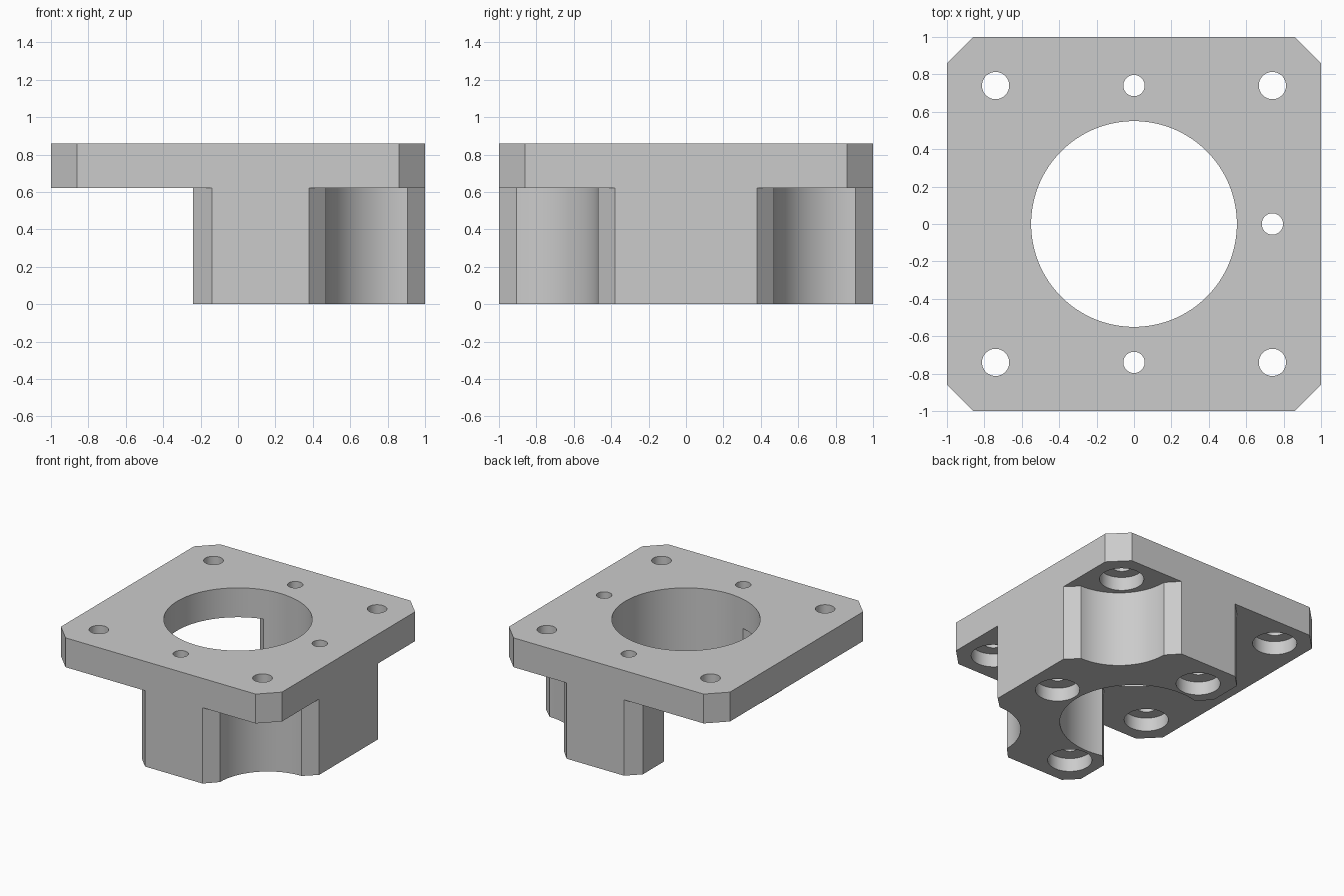
import bpy
import bmesh
import math

if "Cube" in bpy.data.objects:
    bpy.data.objects.remove(bpy.data.objects["Cube"], do_unlink=True)

# Main dimensions
TOP, STEP = 0.86, 0.62      # plate top and plate underside
BORE = 0.55                 # large central hole
PITCH = 0.74                # bolt spacing from the centre
SINK, SINK_DEPTH = 0.164, 0.11


def material(name, value):
    mat = bpy.data.materials.new(name)
    mat.use_nodes = True
    color = (value, value, value, 1)
    mat.diffuse_color = color
    mat.node_tree.nodes["Principled BSDF"].inputs["Base Color"].default_value = color
    return mat


def prism(name, outline, z0, z1):
    """Extrude a closed outline from z0 to z1."""
    bm = bmesh.new()
    face = bm.faces.new([bm.verts.new((x, y, z0)) for x, y in outline])
    ext = bmesh.ops.extrude_face_region(bm, geom=[face])
    verts = [v for v in ext["geom"] if isinstance(v, bmesh.types.BMVert)]
    bmesh.ops.translate(bm, verts=verts, vec=(0, 0, z1 - z0))
    bmesh.ops.recalc_face_normals(bm, faces=bm.faces)
    mesh = bpy.data.meshes.new(name)
    bm.to_mesh(mesh)
    bm.free()
    obj = bpy.data.objects.new(name, mesh)
    bpy.context.collection.objects.link(obj)
    return obj


def arc(cx, cy, r, start, end, count):
    angles = [math.radians(start + (end - start) * i / count) for i in range(count + 1)]
    return [(cx + r * math.cos(a), cy + r * math.sin(a)) for a in angles]


def cylinder(name, x, y, r, z0, z1, count=48):
    return prism(name, arc(x, y, r, 0, 360, count)[:-1], z0, z1)


def combine(target, tool, operation):
    """Boolean the tool into the target, then discard the tool."""
    mod = target.modifiers.new(operation, "BOOLEAN")
    mod.operation, mod.object, mod.solver = operation, tool, "EXACT"
    tool.hide_render = True
    graph = bpy.context.evaluated_depsgraph_get()
    mesh = bpy.data.meshes.new_from_object(target.evaluated_get(graph))
    target.modifiers.clear()
    target.data = mesh
    bpy.data.objects.remove(tool, do_unlink=True)


# Square plate with chamfered corners
c = 0.86
quarter = [(1, c), (c, 1)]
plate_outline = []
for turn in range(4):
    for x, y in quarter:
        for _ in range(turn):
            x, y = -y, x
        plate_outline.append((x, y))
bracket = prism("mounting_bracket", plate_outline, STEP, TOP)

# Lower body: half outline with scooped corner, mirrored across y
notch = 0.905
half = [(1, 0.38)]
half += arc(notch, notch, notch - 0.47, 270, 180, 32)
half += [(0.38, 1), (-0.14, 1), (-0.24, 0.9), (-0.24, 0.63), (-0.14, 0.53)]
body_outline = half + [(x, -y) for x, y in reversed(half)]
body = prism("lower_body", body_outline, 0, STEP + 0.1)
combine(bracket, body, "UNION")

# Central bore
combine(bracket, cylinder("bore_cutter", 0, 0, BORE, -0.1, 1, 128), "DIFFERENCE")

# Bolt holes with counterbores: corners from the plate, sides from the body
holes = [(sx * PITCH, sy * PITCH, 0.073, STEP) for sx in (-1, 1) for sy in (-1, 1)]
holes += [(x, y, 0.057, 0) for x, y in ((0, PITCH), (0, -PITCH), (PITCH, 0))]
for x, y, r, base in holes:
    combine(bracket, cylinder("hole_cutter", x, y, r, -0.1, 1), "DIFFERENCE")
    sink = cylinder("counterbore_cutter", x, y, SINK, base - 0.05, base + SINK_DEPTH)
    combine(bracket, sink, "DIFFERENCE")

# Finish
bracket.data.materials.clear()
bracket.data.materials.append(material("light_grey", 0.6))
for poly in bracket.data.polygons:
    poly.material_index = 0
bpy.ops.object.select_all(action="DESELECT")
bracket.select_set(True)
bpy.context.view_layer.objects.active = bracket
bpy.ops.object.shade_smooth_by_angle(angle=math.radians(30))
